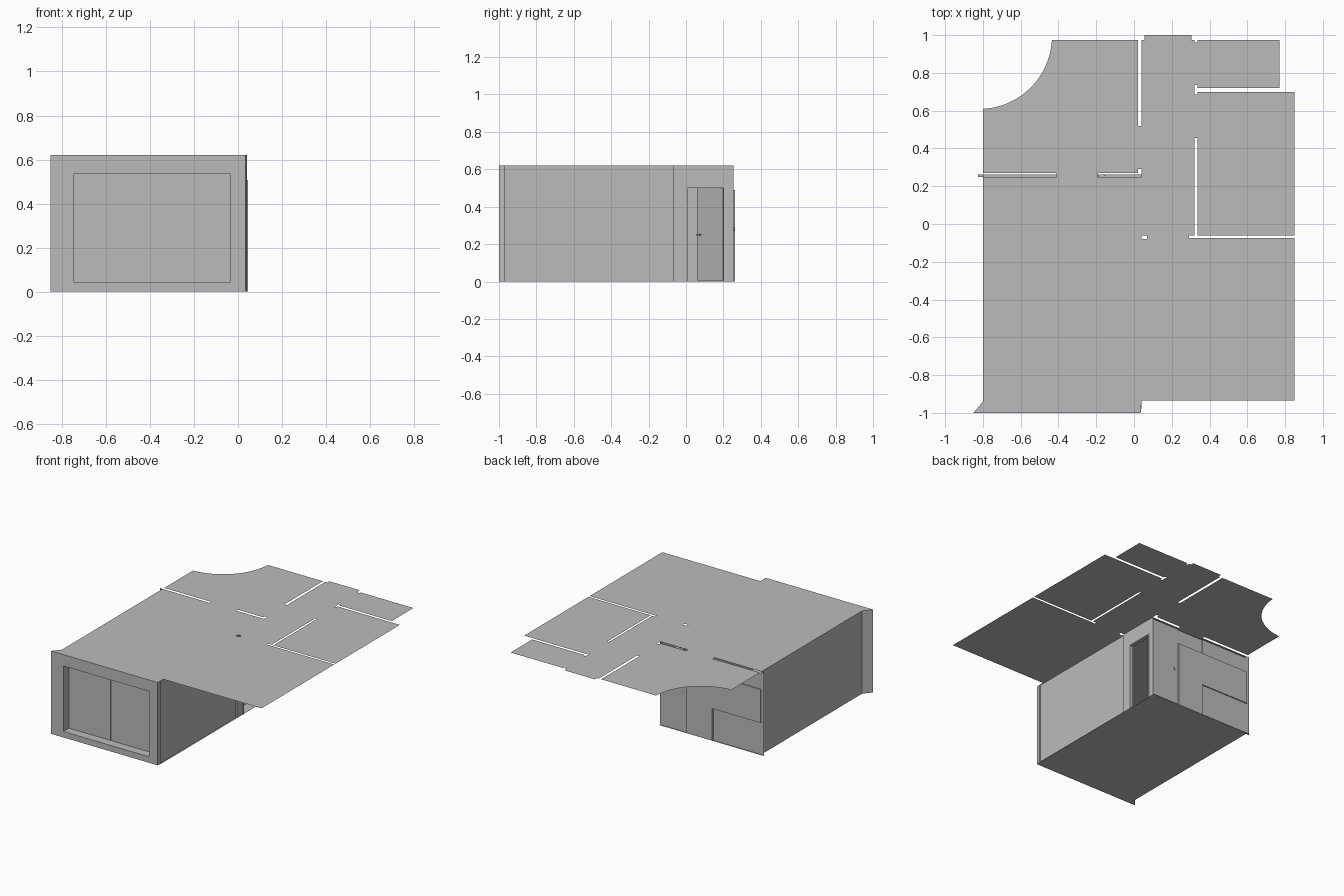
import bpy, bmesh, math
from mathutils import Vector

cube = bpy.data.objects.get("Cube")
if cube:
    bpy.data.objects.remove(cube, do_unlink=True)

grey = bpy.data.materials.new("plain_grey")
grey.use_nodes = True
grey.diffuse_color = (0.5, 0.5, 0.5, 1)
grey.node_tree.nodes["Principled BSDF"].inputs["Base Color"].default_value = (0.5, 0.5, 0.5, 1)

TOP = 0.62          # ceiling height
DOOR = 0.5          # door head height
BACK = 0.253        # back wall plane
SIDE = 0.04         # side wall plane


def finish(name, bm):
    mesh = bpy.data.meshes.new(name)
    bm.to_mesh(mesh)
    bm.free()
    mesh.materials.append(grey)
    obj = bpy.data.objects.new(name, mesh)
    bpy.context.collection.objects.link(obj)
    return obj


def sheet(name, loops, z):
    """Flat horizontal sheet from an outline and optional hole loops."""
    bm = bmesh.new()
    edges = []
    for loop in loops:
        vs = [bm.verts.new((x, y, z)) for x, y in loop]
        edges += [bm.edges.new((vs[i - 1], vs[i])) for i in range(len(vs))]
    bmesh.ops.triangle_fill(bm, edges=edges, use_beauty=True, use_dissolve=False, normal=(0, 0, 1))
    return finish(name, bm)


def walls(name, path, z0=0, z1=TOP):
    """Upright sheets standing along a plan path."""
    bm = bmesh.new()
    low = [bm.verts.new((x, y, z0)) for x, y in path]
    high = [bm.verts.new((x, y, z1)) for x, y in path]
    for i in range(len(path) - 1):
        bm.faces.new((low[i], low[i + 1], high[i + 1], high[i]))
    return finish(name, bm)


def box(name, x0, x1, y0, y1, z0, z1):
    bm = bmesh.new()
    bmesh.ops.create_cube(bm, size=1)
    a, b = Vector((x0, y0, z0)), Vector((x1, y1, z1))
    for v in bm.verts:
        v.co = (a + b) / 2 + v.co * (b - a)
    return finish(name, bm)


# Ceiling: outline with slots where partitions pass through
right_edge = [(-0.85, -1), (0.035, -1), (SIDE, -0.935), (0.85, -0.935),
              (0.85, -0.075), (0.29, -0.075), (0.29, -0.06), (0.32, -0.06),
              (0.32, 0.455), (0.335, 0.455), (0.335, -0.06), (0.85, -0.06),
              (0.85, 0.7), (0.335, 0.7), (0.335, 0.685), (0.32, 0.685),
              (0.32, 0.735), (0.335, 0.735), (0.335, 0.72), (0.77, 0.72),
              (0.77, 0.975), (0.335, 0.975), (0.335, 0.96), (0.32, 0.96),
              (0.32, 0.975), (0.305, 0.975), (0.305, 1), (0.055, 1),
              (0.055, 0.975), (SIDE, 0.975), (SIDE, 0.52), (0.02, 0.52), (0.02, 0.975)]
curve = []
for i in range(25):
    a = math.radians(-3 - 84 * i / 24)
    curve.append((-0.82 + 0.386 * math.cos(a), 0.995 + 0.386 * math.sin(a)))
left_edge = [(-0.8, 0.27), (-0.41, 0.27), (-0.41, 0.25), (-0.8, 0.25), (-0.8, -0.94)]
wall_slot = [(-0.19, 0.25), (SIDE, 0.25), (SIDE, 0.29), (0.02, 0.29), (0.02, 0.27), (-0.19, 0.27)]
post_slot = [(SIDE, -0.08), (0.07, -0.08), (0.07, -0.06), (SIDE, -0.06)]
sheet("ceiling", [right_edge + curve + left_edge, wall_slot, post_slot], TOP)

# Floor of the enclosed room
sheet("floor", [[(-0.85, -1), (0.035, -1), (SIDE, -0.97), (SIDE, 0.262),
                 (-0.825, 0.262), (-0.825, 0.25), (-0.8, 0.25), (-0.8, -0.94)]], 0)

# Left outer wall with splayed front corner, and the plain part of the right wall
walls("outer_wall", [(-0.825, BACK), (-0.8, 0.25), (-0.8, -0.94), (-0.85, -1)])
walls("partition_wall", [(0.035, -1), (SIDE, -0.97), (0.03, -0.97), (0.03, -0.07), (SIDE, -0.07)])

# Front wall around the window
X0, X1, Z0, Z1 = -0.745, -0.035, 0.045, 0.535
walls("front_wall_left", [(-0.85, -1), (X0, -1)])
walls("front_wall_right", [(X1, -1), (0.035, -1)])
walls("front_wall_sill", [(X0, -1), (X1, -1)], 0, Z0)
walls("front_wall_head", [(X0, -1), (X1, -1)], Z1, TOP)

# Window reveal and two panes
walls("window_jambs_and_panes", [(X0, -1), (X0, -0.935), (-0.4, -0.935), (X1, -0.935), (X1, -1)], Z0, Z1)
for name, z in (("window_sill", Z0), ("window_head", Z1)):
    sheet(name, [[(X0, -1), (X1, -1), (X1, -0.935), (X0, -0.935)]], z)
box("window_meeting_line", -0.4015, -0.3985, -0.938, -0.935, Z0, Z1)

# Right wall around the doorway
D0, D1 = 0.005, 0.205
walls("door_wall_front", [(SIDE, -0.07), (SIDE, D0)])
walls("door_wall_back", [(SIDE, D1), (SIDE, BACK)])
walls("door_wall_head", [(SIDE, D0), (SIDE, D1)], DOOR)
for name, y in (("door_jamb_front", D0), ("door_jamb_back", D1)):
    box(name, 0.015, 0.045, y - 0.004, y + 0.004, 0, DOOR)
box("door_frame_head", 0.015, 0.045, D0 - 0.004, D1 + 0.004, DOOR, DOOR + 0.008)

# Door leaf standing half open, with its handle
hinge = Vector((0.025, 0.2, 0))
for name, dims in (("door_leaf", (-0.195, 0, -0.004, 0.004, 0.005, DOOR)),
                   ("door_handle", (-0.19, -0.165, -0.018, 0.018, 0.247, 0.255))):
    leaf = box(name, *dims)
    leaf.location = hinge
    leaf.rotation_euler.z = math.radians(45)

# Back wall with a shallow recess above the entry
walls("back_wall", [(SIDE, BACK), (-0.185, BACK), (-0.185, BACK - 0.006), (-0.405, BACK - 0.006),
                    (-0.405, BACK), (-0.825, BACK)], 0, 0.605)

# Raised back panels, cut away at the lower left
box("back_entry_door", -0.4, -0.185, BACK - 0.006, 0.261, 0, DOOR - 0.01)
box("back_side_panel", -0.8, -0.4, BACK - 0.006, 0.261, 0.24, DOOR - 0.01)
box("wall_switch", -0.158, -0.15, BACK, 0.258, 0.27, 0.29)
